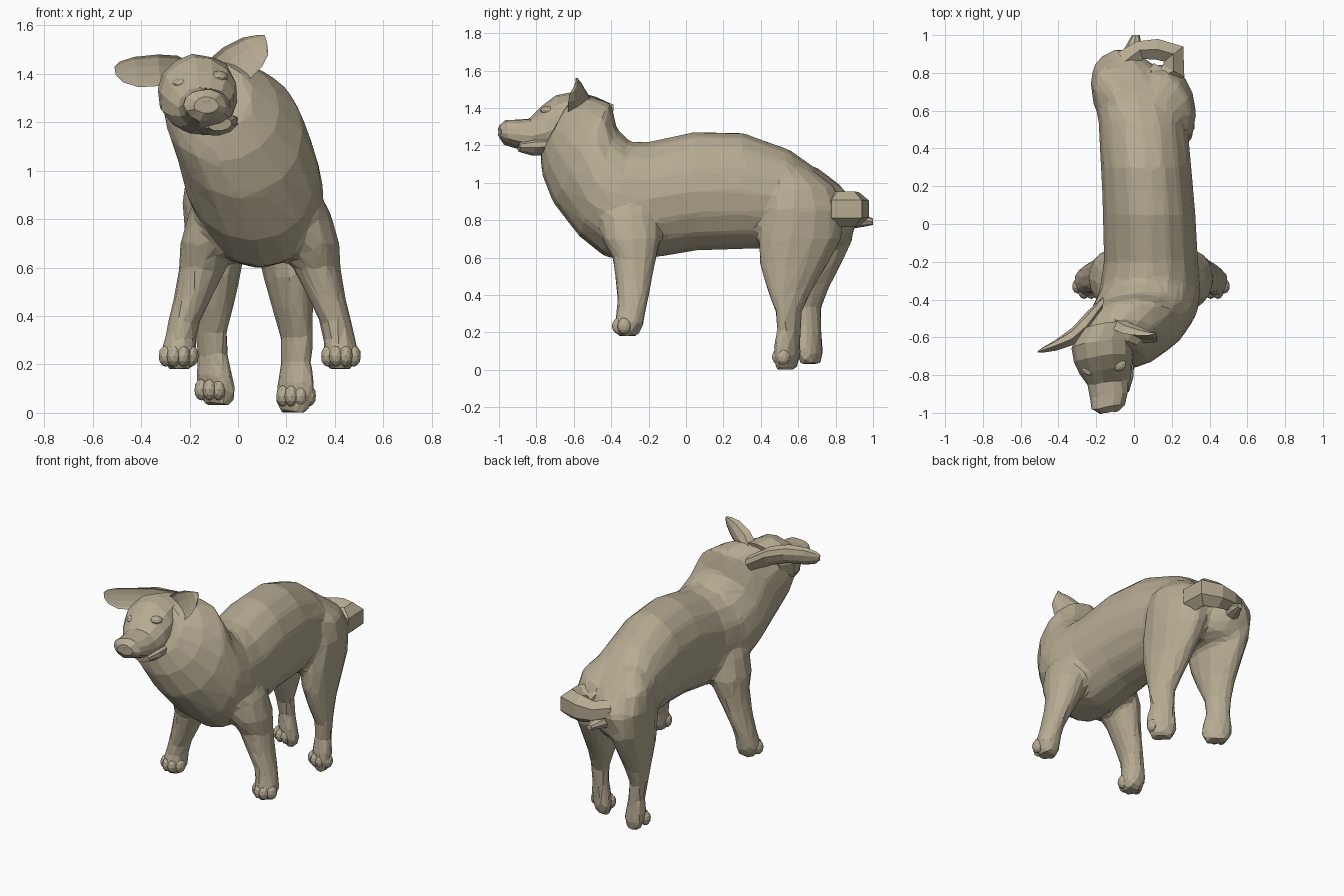
import bpy, bmesh, math, random
from mathutils import Vector as V, Matrix

random.seed(4)
COAT = bpy.data.materials.new("coat")
COAT.diffuse_color = (.47, .41, .29, 1)


def loft(bm, rings, sides=12, side=(1, 0, 0), front=1.0, jitter=0.0):
    """Each ring: top point, bottom point, half width along the side vector.
    front scales the negative side, so a negative value gives a cupped section."""
    s = V(side)
    loops = []
    for top, bottom, w in rings:
        c, u = (V(top) + V(bottom)) / 2, (V(top) - V(bottom)) / 2
        loop = []
        for i in range(sides):
            a = 2 * math.pi * i / sides
            k = math.sin(a)
            p = c + u * math.cos(a) + s * w * k * (1 if k > 0 else front)
            p += V([random.uniform(-jitter, jitter) for _ in range(3)])
            loop.append(bm.verts.new(p))
        loops.append(loop)
    skin(bm, loops)
    return bm


def skin(bm, loops):
    n = len(loops[0])
    for a, b in zip(loops, loops[1:]):
        for i in range(n):
            j = (i + 1) % n
            bm.faces.new((a[i], a[j], b[j], b[i]))
    bm.faces.new(loops[0])
    bm.faces.new(loops[-1])


def balls(name, items):
    """Faceted lumps: centre and radii."""
    bm = bmesh.new()
    for c, r in items:
        m = Matrix.Translation(c) @ Matrix.Diagonal((*r, 1))
        bmesh.ops.create_icosphere(bm, subdivisions=2, radius=1, matrix=m)
    return finish(name, bm)


def finish(name, bm):
    bmesh.ops.recalc_face_normals(bm, faces=bm.faces)
    me = bpy.data.meshes.new(name)
    bm.to_mesh(me)
    bm.free()
    me.materials.append(COAT)
    ob = bpy.data.objects.new(name, me)
    bpy.context.collection.objects.link(ob)
    return ob


# Torso, rump to neck
body = loft(bmesh.new(), [
    ((-.06, .93, .87), (-.06, .89, .72), .07),
    ((-.05, .85, .96), (-.04, .83, .66), .15),
    ((-.01, .72, 1.06), (.00, .72, .65), .22),
    ((.04, .55, 1.18), (.05, .55, .65), .235),
    ((.06, .30, 1.27), (.07, .30, .645), .24),
    ((.08, .05, 1.275), (.08, .05, .635), .245),
    ((.09, -.20, 1.22), (.09, -.20, .595), .25),
    ((.08, -.30, 1.22), (.09, -.43, .60), .27),
    ((.04, -.37, 1.29), (.06, -.57, .71), .285),
    ((.01, -.40, 1.43), (-.01, -.71, .89), .27),
    ((-.06, -.50, 1.46), (-.08, -.77, 1.04), .24),
    ((-.12, -.62, 1.45), (-.13, -.78, 1.15), .18),
], sides=16)

# Head with muzzle, tilted slightly
TILT = (1, .15, .13)
finish("head", loft(bmesh.new(), [
    ((-.15, -.52, 1.47), (-.14, -.60, 1.18), .14),
    ((-.19, -.62, 1.48), (-.14, -.66, 1.16), .165),
    ((-.18, -.70, 1.465), (-.14, -.72, 1.15), .16),
    ((-.17, -.77, 1.41), (-.13, -.77, 1.15), .14),
    ((-.16, -.84, 1.345), (-.11, -.84, 1.17), .11),
    ((-.15, -.91, 1.335), (-.11, -.90, 1.185), .1),
    ((-.15, -.97, 1.335), (-.12, -.965, 1.205), .085),
    ((-.14, -1.0, 1.305), (-.12, -.995, 1.235), .05),
], sides=14, side=TILT, jitter=.004))
finish("lower_jaw", loft(bmesh.new(), [
    ((-.11, -.72, 1.24), (-.10, -.72, 1.15), .11),
    ((-.09, -.82, 1.24), (-.08, -.82, 1.145), .085),
    ((-.08, -.90, 1.22), (-.07, -.89, 1.165), .05),
], sides=10, side=TILT))
balls("eyes", [((-.235, -.76, 1.36), (.04, .045, .024)),
               ((-.08, -.74, 1.388), (.04, .04, .024))])
balls("nose", [((-.145, -.975, 1.29), (.045, .024, .03))])

# Ears, cupped towards the front
finish("left_ear", loft(bmesh.new(), [
    ((-.16, -.42, 1.43), (-.18, -.52, 1.30), .07),
    ((-.25, -.54, 1.475), (-.25, -.60, 1.34), .10),
    ((-.33, -.61, 1.48), (-.32, -.64, 1.35), .075),
    ((-.43, -.65, 1.47), (-.41, -.67, 1.345), .04),
    ((-.49, -.67, 1.45), (-.475, -.68, 1.365), .02),
    ((-.51, -.68, 1.43), (-.505, -.68, 1.395), .01),
], sides=10, side=(0, 1, 0), front=-.25))
finish("right_ear", loft(bmesh.new(), [
    ((-.13, -.55, 1.45), (-.02, -.62, 1.30), .10),
    ((-.06, -.58, 1.51), (.04, -.63, 1.37), .08),
    ((.02, -.59, 1.55), (.10, -.63, 1.43), .055),
    ((.08, -.59, 1.56), (.125, -.62, 1.48), .03),
    ((.11, -.58, 1.56), (.12, -.59, 1.53), .01),
], sides=10, side=(0, 1, 0), front=-.25))

# Legs: z, outward offset, y, half width x, half depth y
FRONT = [(.98, .11, -.31, .07, .11), (.84, .165, -.31, .125, .165),
         (.70, .21, -.29, .12, .16), (.60, .235, -.275, .1, .12),
         (.48, .275, -.28, .08, .098),
         (.37, .315, -.285, .066, .084), (.30, .33, -.295, .068, .078),
         (.25, .335, -.305, .078, .083), (.21, .33, -.31, .068, .073),
         (.18, .33, -.31, .05, .055)]
HIND = [(1.08, .05, .58, .08, .08), (.98, .10, .63, .13, .16),
        (.86, .12, .635, .135, .21),
        (.70, .125, .61, .125, .22), (.56, .135, .575, .105, .18),
        (.43, .15, .555, .085, .12), (.31, .168, .55, .068, .068),
        (.21, .165, .55, .064, .06), (.13, .165, .54, .078, .066),
        (.06, .16, .54, .083, .064), (0, .155, .535, .06, .05)]


def leg(name, rows, sign, mid, toe_z, shift, skew):
    rings = []
    for z, dx, y, rx, ry in rows:
        sx, sy, sz = shift(z)
        c = V((mid + sign * dx + sx, y + sy, z + sz))
        rings.append((c - V((0, ry, 0)), c + V((0, ry, 0)), rx))
    loft(body, rings, side=(1, skew, 0))
    # Toes fan out around the front of the paw
    z, dx, y, rx, ry = rows[-3]
    sx, sy, sz = shift(z)
    toes = []
    for t in (-1, -.36, .36, 1):
        x = mid + sign * dx + sx + t * rx * .68
        toes.append(((x, y + sy - ry * (.7 - .4 * t * t), toe_z + sz),
                     (.03, .038, .045)))
    balls(name + "_toes", toes)


none = lambda z: (0, 0, 0)
back = lambda z: (-.06 * min(1, z), .13 - .09 * min(1, z), .03 * max(0, 1 - z))
leg("right_front", FRONT, 1, .09, .235, none, 0)
leg("left_front", FRONT, -1, .09, .235, none, 0)
leg("right_hind", HIND, 1, .075, .07, none, -.4)
leg("left_hind", HIND, -1, .075, .07, back, -.4)

# Blend torso and legs into one faceted skin
skin_ob = finish("body_and_legs", body)
mod = skin_ob.modifiers.new("blend", 'REMESH')
mod.mode, mod.voxel_size = 'VOXEL', .018
mod = skin_ob.modifiers.new("soften", 'SMOOTH')
mod.factor, mod.iterations = .5, 8
mod = skin_ob.modifiers.new("facets", 'DECIMATE')
mod.ratio = .045

# Tail: blocky six-sided curl to the right, with a thin tip behind
path = [(-.05, .86, .88, .06, .06), (.03, .92, .86, .07, .05),
        (.12, .925, .86, .09, .055), (.21, .90, .86, .095, .065),
        (.21, .81, .86, .095, .065), (.14, .775, .86, .09, .055),
        (.08, .82, .86, .07, .04)]
bm = bmesh.new()
loops = []
for i, (x, y, z, h, w) in enumerate(path):
    a, b = path[max(i - 1, 0)], path[min(i + 1, len(path) - 1)]
    d = V((b[0] - a[0], b[1] - a[1], 0)).normalized()
    n = V((d.y, -d.x, 0)) * w
    angles = [(k + .5) * math.pi / 3 for k in range(6)]
    loops.append([bm.verts.new(V((x, y, z)) + n * 1.15 * math.cos(t)
                               + V((0, 0, h * math.sin(t)))) for t in angles])
skin(bm, loops)
finish("curled_tail", bm)
finish("tail_tip", loft(bmesh.new(), [
    ((-.03, .86, .87), (-.03, .86, .75), .06),
    ((.0, .95, .83), (.0, .95, .765), .04),
    ((.01, 1.0, .81), (.01, 1.0, .775), .02)], sides=8))
